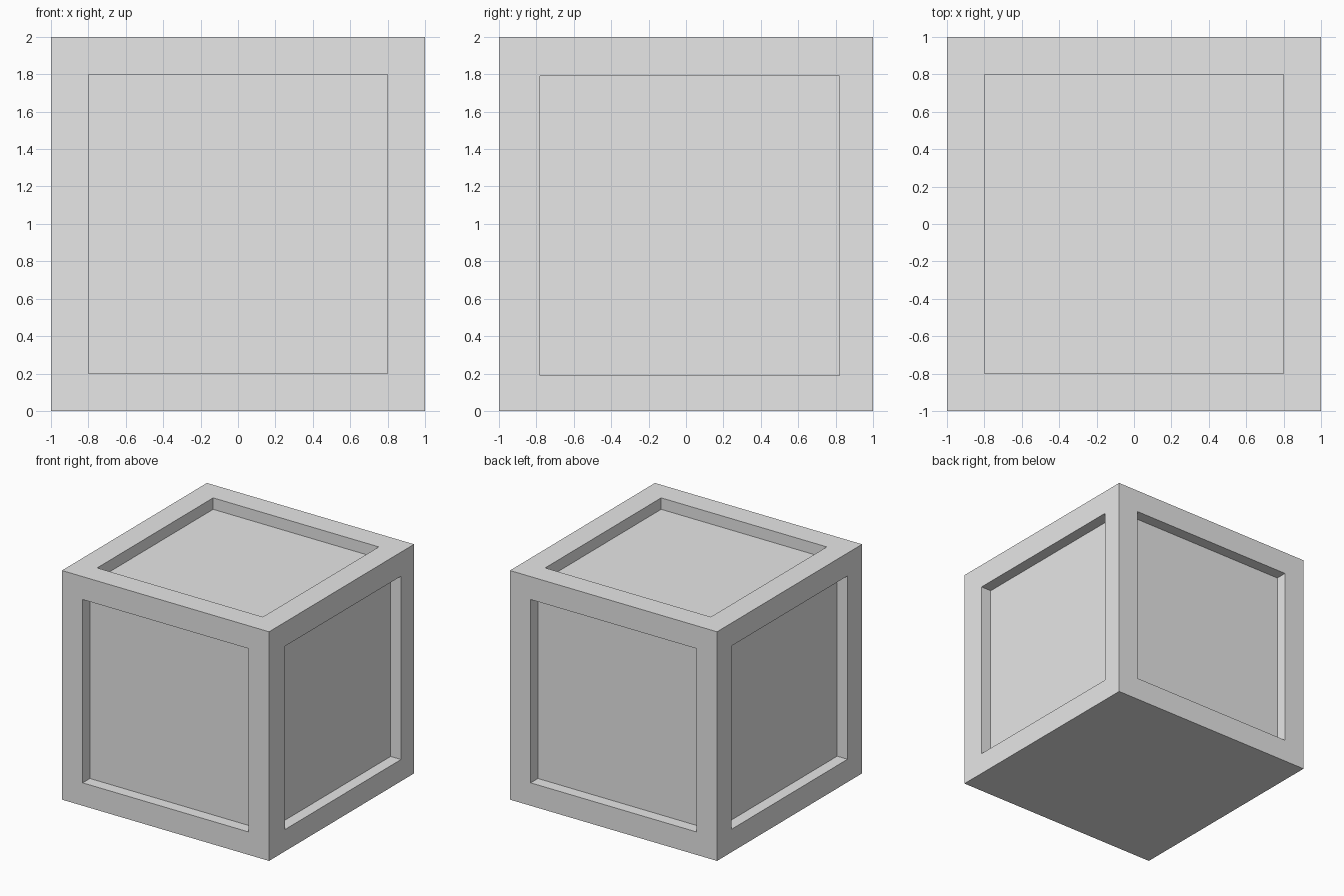
import bpy
import bmesh
from mathutils import Vector

default = bpy.data.objects.get("Cube")
if default:
    bpy.data.objects.remove(default, do_unlink=True)

BORDER = 0.2
DEPTH = 0.1

# Plain grey material
grey = bpy.data.materials.new("plain grey")
grey.use_nodes = True
grey.diffuse_color = (0.8, 0.8, 0.8, 1)
grey.node_tree.nodes["Principled BSDF"].inputs["Base Color"].default_value = (0.8, 0.8, 0.8, 1)

# Solid block standing on the ground
bm = bmesh.new()
bmesh.ops.create_cube(bm, size=2)
bmesh.ops.translate(bm, verts=bm.verts, vec=(0, 0, 1))
bm.normal_update()

# Frame on every face except the underside
panels = [f for f in bm.faces if f.normal.z > -0.5]
bmesh.ops.inset_individual(bm, faces=panels, thickness=BORDER, use_even_offset=True)

# The +x panel sits slightly off centre
for panel in panels:
    if panel.normal.x > 0.5:
        bmesh.ops.translate(bm, verts=panel.verts, vec=(0, 0.02, -0.01))

# Sink the panels with straight walls
bmesh.ops.inset_individual(bm, faces=panels, thickness=0)
for panel in panels:
    inward = Vector(panel.normal) * -DEPTH
    bmesh.ops.translate(bm, verts=panel.verts, vec=inward)
bm.normal_update()

mesh = bpy.data.meshes.new("crate")
bm.to_mesh(mesh)
bm.free()
mesh.materials.append(grey)
crate = bpy.data.objects.new("crate", mesh)
bpy.context.collection.objects.link(crate)
